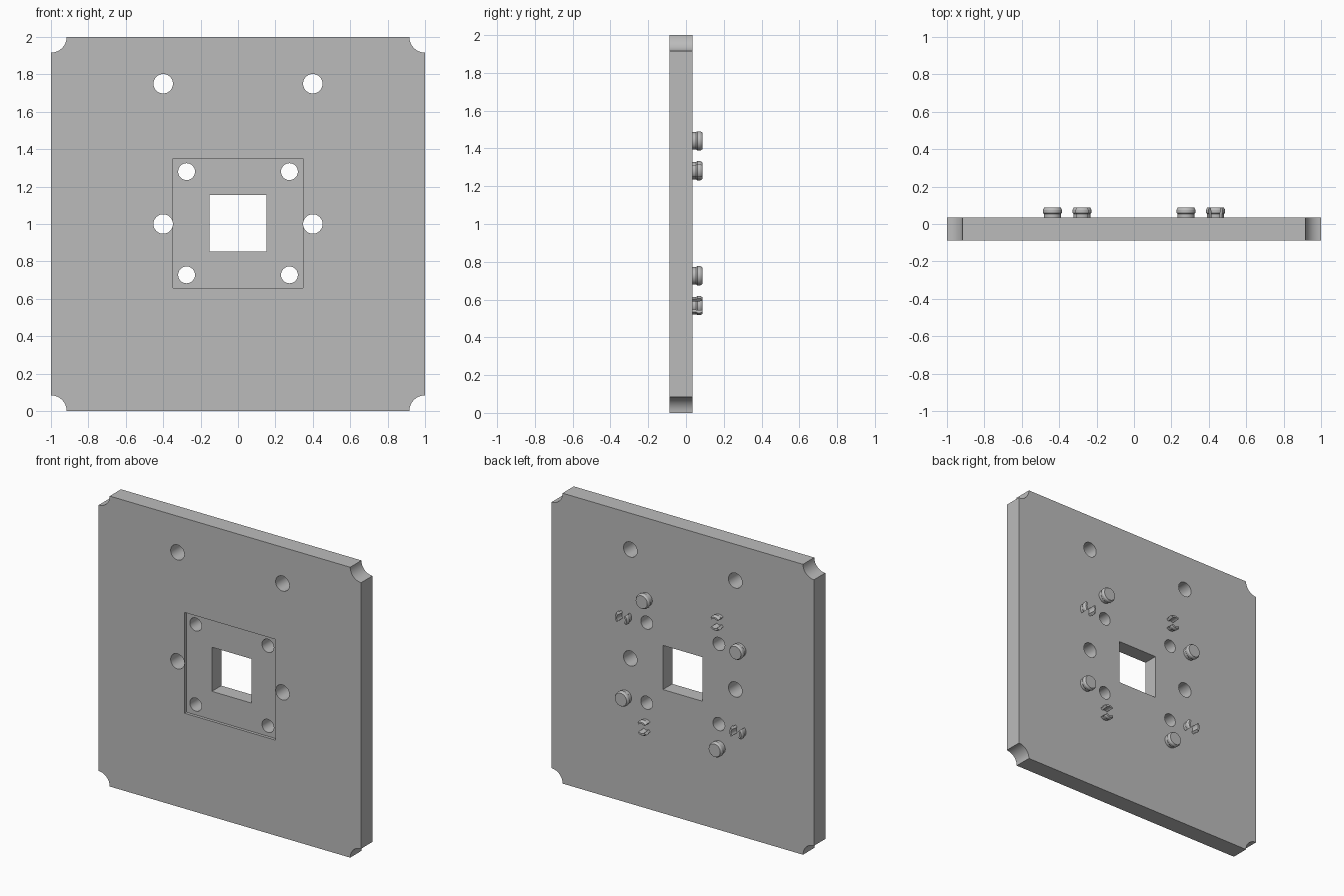
import bpy, bmesh, math
from mathutils import Matrix, Vector

if "Cube" in bpy.data.objects:
    bpy.data.objects.remove(bpy.data.objects["Cube"])

FRONT, BACK, TIP = -0.0875, 0.035, 0.0875
MID_Z = 1.004

grey = bpy.data.materials.new("plain grey")
grey.use_nodes = True
grey.diffuse_color = (0.5, 0.5, 0.5, 1)
grey.node_tree.nodes["Principled BSDF"].inputs["Base Color"].default_value = (0.5, 0.5, 0.5, 1)


def make_object(name, bm):
    bmesh.ops.recalc_face_normals(bm, faces=bm.faces)
    mesh = bpy.data.meshes.new(name)
    bm.to_mesh(mesh)
    bm.free()
    mesh.materials.append(grey)
    obj = bpy.data.objects.new(name, mesh)
    bpy.context.collection.objects.link(obj)
    return obj


def activate(obj):
    bpy.ops.object.select_all(action='DESELECT')
    obj.select_set(True)
    bpy.context.view_layer.objects.active = obj


def add_box(bm, half, z, y0, y1):
    bmesh.ops.create_cube(bm, size=1, matrix=Matrix.Translation((0, (y0 + y1) / 2, z))
                          @ Matrix.Diagonal((half * 2, y1 - y0, half * 2, 1)))


def add_cylinder(bm, x, z, radius):
    bmesh.ops.create_cone(bm, cap_ends=True, segments=48, radius1=radius, radius2=radius, depth=1,
                          matrix=Matrix.Translation((x, 0, z)) @ Matrix.Rotation(math.pi / 2, 4, 'X'))


def cut(target, cutter):
    cutter.hide_render = True
    mod = target.modifiers.new("cut", 'BOOLEAN')
    mod.operation, mod.solver, mod.object = 'DIFFERENCE', 'EXACT', cutter
    activate(target)
    bpy.ops.object.modifier_apply(modifier=mod.name)
    bpy.data.objects.remove(cutter)


# Square plate
bm = bmesh.new()
add_box(bm, 1, 1, FRONT, BACK)
plate = make_object("plate", bm)

# Shallow square recess on the front
bm = bmesh.new()
add_box(bm, 0.347, MID_Z, FRONT - 0.1, FRONT + 0.02)
cut(plate, make_object("recess_cutter", bm))

# Central window, screw holes and scooped corners
bm = bmesh.new()
add_box(bm, 0.152, MID_Z, -0.5, 0.5)
for side in (-1, 1):
    for z in (1.0, 1.75):
        add_cylinder(bm, side * 0.4, z, 0.052)
    for up in (-1, 1):
        add_cylinder(bm, side * 0.275, MID_Z + up * 0.276, 0.045)
        add_cylinder(bm, side, 1 + up, 0.084)
cut(plate, make_object("hole_cutter", bm))
activate(plate)
bpy.ops.object.shade_smooth_by_angle(angle=math.radians(30))


def lathe(bm, profile, start, sweep, steps):
    """Turn (radius, y) points about the y axis; a partial turn makes a closed solid."""
    full = sweep > 6
    rings = []
    for i in range(steps if full else steps + 1):
        a = start + sweep * i / steps
        rings.append([bm.verts.new((r * math.cos(a), y, r * math.sin(a))) for r, y in profile])
    n = len(profile)
    for i in range(steps):
        a, b = rings[i], rings[(i + 1) % len(rings)]
        for j in range(n - 1 if full else n):
            k = (j + 1) % n
            bm.faces.new((a[j], a[k], b[k], b[j]))
    if full:
        bm.faces.new([ring[0] for ring in rings])
        bm.faces.new([ring[-1] for ring in rings])
    else:
        bm.faces.new(rings[0])
        bm.faces.new(rings[-1])


# Outer shape shared by the studs and the clip jaws
outline = [(0.046, BACK - 0.005), (0.046, 0.054), (0.051, 0.060), (0.051, 0.076), (0.044, TIP)]
jaw = outline + [(0.032, TIP), (0.028, BACK - 0.005)]
arc = math.radians(84)

# Studs and split clips alternate round the centre
for quarter in range(4):
    turn = Matrix.Rotation(-quarter * math.pi / 2, 4, 'Y')
    for name, spot in (("stud", (0.278, 0, 0.436)), ("split_clip", (0.436, 0, 0.278))):
        bm = bmesh.new()
        if name == "stud":
            lathe(bm, outline, 0, math.tau, 32)
        else:
            for facing in (0, math.pi):
                lathe(bm, jaw, facing - arc / 2, arc, 10)
        bmesh.ops.transform(bm, verts=bm.verts,
                            matrix=Matrix.Translation((0, 0, MID_Z)) @ turn @ Matrix.Translation(Vector(spot)))
        peg = make_object(f"{name}_{quarter + 1}", bm)
        activate(peg)
        bpy.ops.object.shade_smooth_by_angle(angle=math.radians(30))
